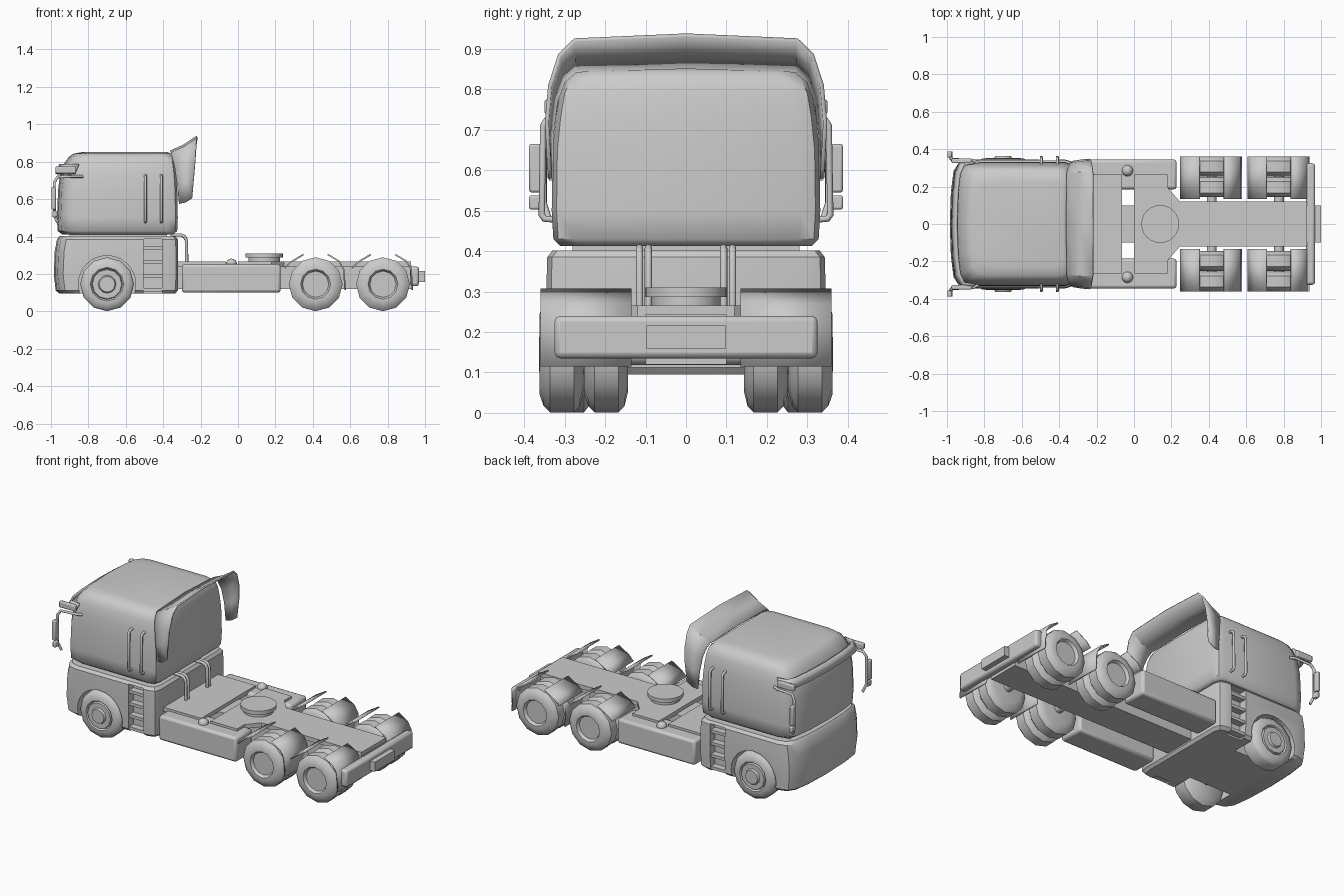
import bpy, bmesh
from math import pi, cos, sin, radians

if "Cube" in bpy.data.objects:
    bpy.data.objects.remove(bpy.data.objects["Cube"])


def finish(ob, angle=35):
    bpy.ops.object.select_all(action='DESELECT')
    bpy.context.view_layer.objects.active = ob
    ob.select_set(True)
    bpy.ops.object.shade_smooth_by_angle(angle=radians(angle))
    return ob


def mesh(name, verts, faces, angle=35):
    me = bpy.data.meshes.new(name)
    me.from_pydata(verts, [], faces)
    bm = bmesh.new()
    bm.from_mesh(me)
    bmesh.ops.recalc_face_normals(bm, faces=bm.faces)
    bm.to_mesh(me)
    bm.free()
    ob = bpy.data.objects.new(name, me)
    bpy.context.collection.objects.link(ob)
    return finish(ob, angle)


def loft(name, rings, angle=35):
    n = len(rings[0])
    faces = [(i * n + j, i * n + (j + 1) % n, (i + 1) * n + (j + 1) % n, (i + 1) * n + j)
             for i in range(len(rings) - 1) for j in range(n)]
    faces += [tuple(range(n)), tuple(range((len(rings) - 1) * n, len(rings) * n))]
    return mesh(name, [p for r in rings for p in r], faces, angle)


def sheet(name, rows, thick):
    n = len(rows[0])
    faces = [(i * n + j, i * n + j + 1, (i + 1) * n + j + 1, (i + 1) * n + j)
             for i in range(len(rows) - 1) for j in range(n - 1)]
    ob = mesh(name, [p for r in rows for p in r], faces)
    m = ob.modifiers.new("thickness", 'SOLIDIFY')
    m.thickness, m.offset = thick, 0
    return ob


def box(name, x, y, z, bevel=0.0, segs=2):
    v = [(a, b, c) for a in x for b in y for c in z]
    f = [(0, 1, 3, 2), (4, 6, 7, 5), (0, 4, 5, 1), (2, 3, 7, 6), (0, 2, 6, 4), (1, 5, 7, 3)]
    ob = mesh(name, v, f)
    if bevel:
        m = ob.modifiers.new("bevel", 'BEVEL')
        m.width, m.segments = bevel, segs
    return ob


def prism(name, pts, z0, z1):
    return loft(name, [[(x, y, z) for x, y in pts] for z in (z0, z1)])


def lathe_y(name, profile, x, z, segs=12):
    # profile holds (y, radius) pairs, spun around an axle along y
    return loft(name, [[(x + r * cos(2 * pi * k / segs), y, z + r * sin(2 * pi * k / segs))
                        for k in range(segs)] for y, r in profile], 40)


def disc(name, x, y, z0, z1, r, segs=24):
    return prism(name, [(x + r * cos(2 * pi * k / segs), y + r * sin(2 * pi * k / segs))
                        for k in range(segs)], z0, z1)


def tube(name, pts, r):
    cu = bpy.data.curves.new(name, 'CURVE')
    cu.dimensions = '3D'
    cu.bevel_depth, cu.bevel_resolution, cu.use_fill_caps = r, 2, True
    s = cu.splines.new('POLY')
    s.points.add(len(pts) - 1)
    for p, q in zip(s.points, pts):
        p.co = (*q, 1)
    ob = bpy.data.objects.new(name, cu)
    bpy.context.collection.objects.link(ob)
    return ob


def plan(xf, xr, w, z):
    # cab outline seen from above: bowed front, rounded corners
    half = [(xf, 0), (xf + .006, w * .5), (xf + .02, w * .82), (xf + .05, w * .96), (xf + .1, w),
            (xr - .05, w), (xr - .012, w - .012), (xr, w - .05), (xr, 0)]
    return [(x, y, z) for x, y in half] + [(x, -y, z) for x, y in half[-2:0:-1]]


# cab
loft("upper_cab", [plan(*p) for p in (
    (-.94, -.345, .31, .412), (-.965, -.325, .328, .43), (-.968, -.322, .332, .5),
    (-.962, -.325, .33, .65), (-.952, -.33, .322, .73), (-.93, -.337, .312, .79),
    (-.905, -.345, .297, .825), (-.88, -.357, .275, .843), (-.83, -.38, .23, .852))], 50)
body = loft("lower_cab", [plan(*p) for p in (
    (-.955, -.335, .325, .095), (-.975, -.322, .341, .112), (-.985, -.32, .345, .2),
    (-.98, -.32, .345, .32), (-.968, -.322, .343, .385), (-.955, -.335, .33, .402))])
box("cab_mount", (-.9, -.38), (-.28, .28), (.395, .42))

# wheel arches and step recesses
for s in (-1, 1):
    for cutter in (lathe_y("arch_cutter", [(s * .19, .153), (s * .42, .153)], -.7, .145, 24),
                   box("step_cutter", (-.505, -.405), sorted((s * .295, s * .42)), (.08, .388))):
        m = body.modifiers.new("cut", 'BOOLEAN')
        m.operation, m.solver, m.object = 'DIFFERENCE', 'EXACT', cutter
        bpy.ops.object.select_all(action='DESELECT')
        bpy.context.view_layer.objects.active = body
        bpy.ops.object.modifier_apply(modifier=m.name)
        bpy.data.objects.remove(cutter)
finish(body)

# visor band around the top of the windscreen
rows = []
for z, d, w in ((.735, -.972, .338), (.785, -.95, .326)):
    half = [(d, 0), (d + .006, w * .5), (d + .018, w * .82), (d + .04, w * .97), (d + .1, w)]
    rows.append([(x, -y, z) for x, y in half[:0:-1]] + [(x, y, z) for x, y in half])
sheet("visor", rows, .012)

# roof and side air deflector
front = [(-.315, .333, .575), (-.325, .333, .68), (-.338, .322, .77), (-.35, .303, .82),
         (-.358, .272, .846), (-.362, 0, .855)]
back = [(-.245, .338, .605), (-.235, .344, .72), (-.228, .336, .81), (-.224, .312, .885),
        (-.22, .275, .922), (-.22, 0, .934)]
mid = [((a[0] + b[0]) / 2, (a[1] + b[1]) / 2 + .002, (a[2] + b[2]) / 2 - .008)
       for a, b in zip(front, back)]
sheet("air_deflector", [r + [(x, -y, z) for x, y, z in r[-2::-1]] for r in (front, mid, back)], .01)

# wheel profiles from outside to inside, as (depth, radius)
tire = [(.018, .0), (.018, .07), (.0, .08), (.0, .1), (.01, .128), (.026, .144),
        (.085, .144), (.1, .128), (.108, .095), (.108, .0)]
front_tire = [(-.012, .0), (-.012, .042), (.0, .048), (.0, .078), (.012, .082), (.0, .09),
              (.002, .11), (.014, .136), (.026, .144), (.1, .144), (.125, .11), (.125, .0)]

for s in (-1, 1):
    side = "left" if s > 0 else "right"

    def ys(a, b):
        return sorted((s * a, s * b))

    # wheels
    lathe_y(f"front_wheel_{side}", [(s * (.352 - d), r) for d, r in front_tire], -.7, .145)
    for i, cx in enumerate((.415, .775)):
        for j, yo in enumerate((.362, .252)):
            lathe_y(f"rear_wheel_{side}_{i}_{j}", [(s * (yo - d), r) for d, r in tire], cx, .145)
        # split mudguards
        for tag, path in (("front", [(-.165, .232), (-.135, .262), (-.065, .304)]),
                          ("back", [(.065, .304), (.125, .268), (.15, .225), (.158, .115)])):
            sheet(f"mudguard_{tag}_{side}_{i}",
                  [[(cx + x, s * y, z) for x, z in path] for y in (.135, .36)], .008)

    # cab steps
    for k, z in enumerate((.115, .19, .265, .34)):
        box(f"step_{side}_{k}", (-.505, -.405), ys(.29, .336), (z - .009, z + .009))

    # grab handles
    for k, x in enumerate((-.495, -.41)):
        tube(f"grab_handle_{side}_{k}", [(x, s * y, z) for y, z in (
            (.325, .478), (.35, .48), (.357, .49), (.353, .71), (.346, .722), (.318, .726))], .008)

    # mirrors and their arms
    box(f"mirror_{side}", (-.998, -.974), ys(.355, .388), (.545, .665), .006)
    box(f"small_mirror_{side}", (-.992, -.97), ys(.355, .388), (.503, .538), .005)
    tube(f"mirror_arm_{side}", [(x, s * y, z) for x, y, z in (
        (-.83, .325, .722), (-.86, .34, .722), (-.965, .345, .718), (-.982, .352, .69),
        (-.982, .352, .52), (-.965, .338, .475))], .008)
    box(f"mirror_mount_{side}", (-.975, -.865), ys(.325, .35), (.738, .775), .006)

    # side tanks with filler caps
    box(f"tank_{side}", (-.3, .228), ys(.185, .345), (.1, .252), .015)
    bpy.ops.mesh.primitive_uv_sphere_add(segments=16, ring_count=8, radius=.03,
                                         location=(-.035, s * .285, .252))
    cap = bpy.context.object
    cap.name = f"tank_cap_{side}"
    finish(cap, 40)

    # air hoses behind the cab
    for k, y in enumerate((.093, .115)):
        tube(f"hose_{side}_{k}", [(x, s * y, z) for x, z in (
            (-.36, .408), (-.305, .408), (-.287, .4), (-.276, .38), (-.274, .25))], .009)

# chassis
box("frame_beam", (-.34, .93), (-.1, .1), (.12, .245))
box("deck_front", (-.32, -.065), (-.265, .265), (.24, .266))
outline = [(0, .265), (.18, .265), (.18, .195), (.245, .12), (.925, .12)]
prism("deck_rear", outline + [(x, -y) for x, y in outline[::-1]], .24, .266)
disc("coupling_base", .14, 0, .262, .288, .085)
disc("coupling_plate", .14, 0, .287, .31, .101)
for i, cx in enumerate((-.7, .415, .775)):
    lathe_y(f"axle_{i}", [(-.26, .026), (.26, .026)], cx, .145)

# rear bumper
box("rear_bumper", (.92, .968), (-.325, .325), (.135, .24), .014)
box("plate_holder", (.96, 1.0), (-.098, .098), (.158, .216))
